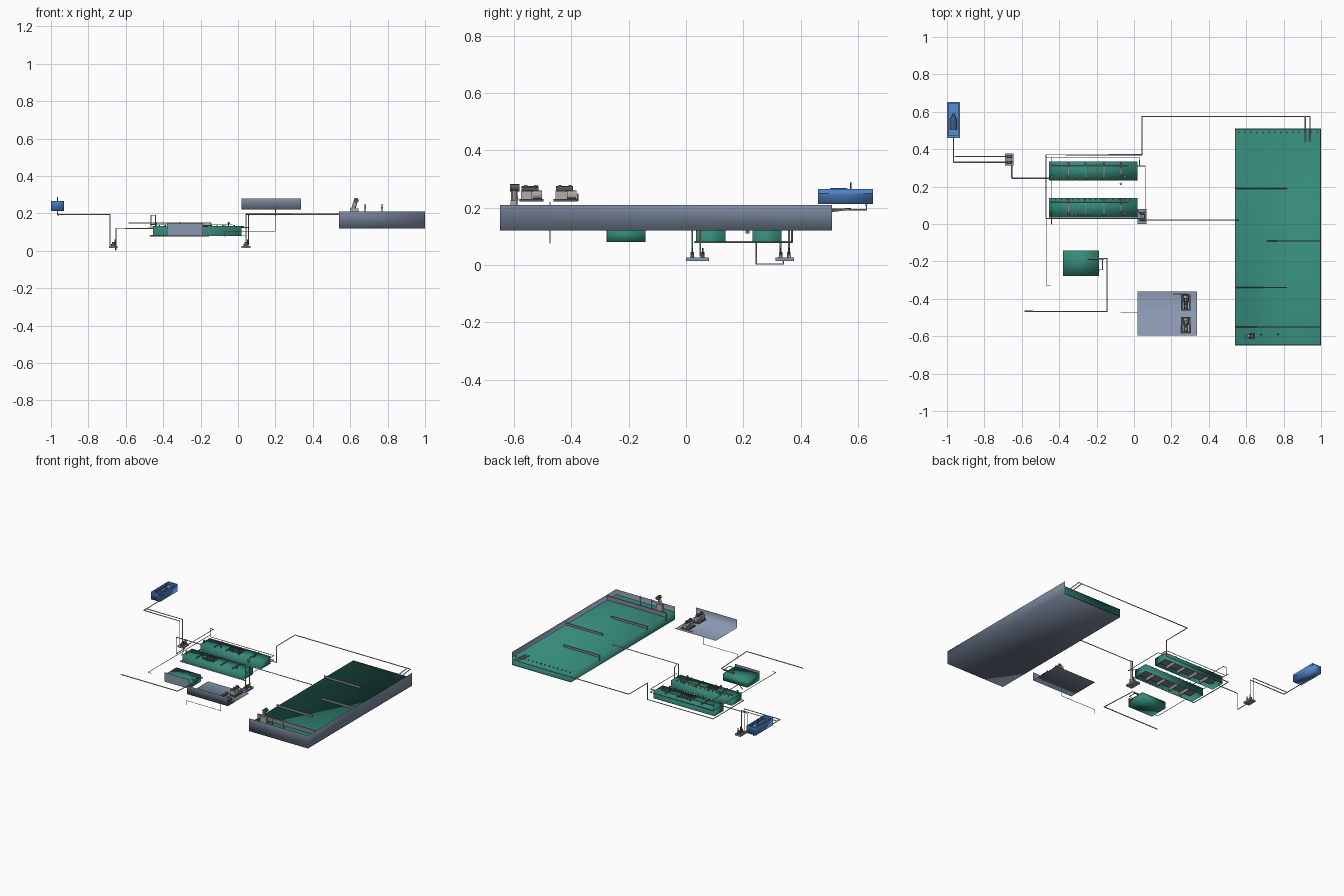
import bpy, bmesh, math
from mathutils import Vector, Matrix

if "Cube" in bpy.data.objects:
    bpy.data.objects.remove(bpy.data.objects["Cube"])

def mat(name, r, g, b):
    m = bpy.data.materials.new(name)
    m.diffuse_color = (r, g, b, 1)
    m.use_nodes = True
    m.node_tree.nodes["Principled BSDF"].inputs["Base Color"].default_value = m.diffuse_color
    return m

CONCRETE = mat("blue_grey_concrete", .25, .31, .43)
WATER = mat("green_water", .035, .25, .19)
BLUE = mat("blue_tank", .09, .27, .66)
DEEP = mat("deep_blue", .05, .11, .25)
PIPE = mat("black_pipe", .012, .012, .012)
METAL = mat("light_metal", .42, .42, .40)
DARK = mat("dark_metal", .10, .10, .11)
ORANGE = mat("orange_motor", .55, .22, .06)
RED = mat("red_diffuser", .38, .12, .10)
BAFFLE = mat("baffle_grey", .24, .24, .29)

def make(name, bm, m, smooth=False):
    me = bpy.data.meshes.new(name)
    for f in bm.faces:
        f.smooth = smooth
    bm.to_mesh(me)
    bm.free()
    me.materials.append(m)
    o = bpy.data.objects.new(name, me)
    bpy.context.collection.objects.link(o)
    return o

SIDES = {'L': (-1, 0, 0), 'R': (1, 0, 0), 'F': (0, -1, 0), 'K': (0, 1, 0), 'D': (0, 0, -1), 'U': (0, 0, 1)}

def box(name, x, y, z, m, keep='LRFKDU', smooth=False):
    """Box from ranges; only the sides listed in keep are built."""
    bm = bmesh.new()
    lo, hi = Vector((x[0], y[0], z[0])), Vector((x[1], y[1], z[1]))
    bmesh.ops.create_cube(bm, size=1, matrix=Matrix.Translation((lo + hi) / 2) @ Matrix.Diagonal((*(hi - lo), 1)))
    bm.normal_update()
    drop = [f for f in bm.faces if not any(f.normal.dot(Vector(SIDES[k])) > .9 for k in keep)]
    bmesh.ops.delete(bm, geom=drop, context='FACES')
    return make(name, bm, m, smooth)

def rod(name, a, b, r, m, r2=None, n=12):
    """Cylinder or cone from point a to point b."""
    a, b = Vector(a), Vector(b)
    d = b - a
    bm = bmesh.new()
    rot = d.to_track_quat('Z', 'Y').to_matrix().to_4x4()
    bmesh.ops.create_cone(bm, cap_ends=True, segments=n, radius1=r, radius2=r if r2 is None else r2,
                          depth=d.length, matrix=Matrix.Translation((a + b) / 2) @ rot)
    o = make(name, bm, m)
    bpy.ops.object.select_all(action='DESELECT')
    o.select_set(True)
    bpy.context.view_layer.objects.active = o
    bpy.ops.object.shade_smooth_by_angle()
    return o

def pipe(name, pts, r=.0033, m=PIPE):
    cu = bpy.data.curves.new(name, 'CURVE')
    cu.dimensions = '3D'
    cu.bevel_depth, cu.bevel_resolution, cu.use_fill_caps = r, 1, True
    s = cu.splines.new('POLY')
    s.points.add(len(pts) - 1)
    for p, c in zip(s.points, pts):
        p.co = (*c, 1)
    o = bpy.data.objects.new(name, cu)
    bpy.context.collection.objects.link(o)
    bpy.ops.object.select_all(action='DESELECT')
    o.select_set(True)
    bpy.context.view_layer.objects.active = o
    bpy.ops.object.convert(target='MESH')

def dots(name, xs, ys, z, m, r=.004, h=.006):
    bm = bmesh.new()
    for x in xs:
        for y in ys:
            bmesh.ops.create_cone(bm, cap_ends=True, segments=8, radius1=r, radius2=r, depth=h,
                                  matrix=Matrix.Translation((x, y, z + h / 2)))
    make(name, bm, m)

def steps(a, b, n):
    return [a + (b - a) * i / (n - 1) for i in range(n)]

# --- large lagoon: cutaway walls, water block, baffles
box("lagoon_shell", (.54, 1), (-.65, .51), (.12, .21), CONCRETE, 'RFD', True)
box("lagoon_water", (.541, .998), (-.648, .509), (.122, .175), WATER, 'LKU', True)
for i, (x0, x1, y) in enumerate([(.54, .82, .19), (.71, 1, -.09), (.54, .82, -.34)]):
    box(f"lagoon_baffle_{i}", (x0, x1 - .001), (y - .003, y + .003), (.15, .19), BAFFLE)
box("lagoon_cross_wall", (.54, .999), (-.553, -.547), (.15, .205), BAFFLE)
dots("lagoon_diffusers", steps(.56, .98, 14), [.49], .175, RED, .003)
# inlet screen and valves
rod("inlet_screen", (.605, -.60, .185), (.632, -.60, .275), .011, METAL)
rod("screen_motor", (.632, -.615, .27), (.632, -.582, .27), .013, DARK)
box("screen_frame", (.60, .645), (-.612, -.588), (.175, .225), METAL)
for x in (.68, .77):
    rod("gate_stem", (x, -.59, .17), (x, -.59, .25), .0025, DARK, n=8)
    rod("gate_cap", (x, -.59, .225), (x, -.59, .238), .006, METAL, .003, 8)

# --- two long reactor tanks with open undersides and partitions
for n, y0, y1 in (("near", .035, .138), ("far", .232, .333)):
    box(f"{n}_reactor", (-.455, .02), (y0, y1), (.08, .132), WATER, 'LRFKU', True)
    for x in (-.35, -.26, -.16, -.07):
        box(f"{n}_partition", (x - .002, x + .002), (y0 + .001, y1 - .001), (.085, .138), BAFFLE)
    box(f"{n}_reactor_floor", (-.43, -.005), (y0 + .004, y1 - .004), (.108, .11), BAFFLE)
    pipe(f"{n}_air_header", [(-.445, y1 - .02, .142), (-.03, y1 - .02, .142)], .0025)
    for x in (-.44, -.31, -.05):
        rod(f"{n}_mixer_shaft", (x, y0 + .02, .13), (x, y0 + .02, .155), .003, DARK, n=8)
        rod(f"{n}_mixer_head", (x, y0 + .02, .142), (x, y0 + .02, .152), .007, METAL, n=8)
dots("near_diffusers", steps(-.30, -.23, 5), steps(.05, .095, 4), .132, DARK)
dots("far_diffusers", steps(-.25, -.17, 6), steps(.25, .315, 5), .132, DARK)
dots("near_edge_valves", steps(-.42, -.02, 14), [.13], .132, RED, .003)
rod("float_switch", (-.07, .215, .11), (-.07, .215, .13), .007, METAL, n=8)

# --- small settling tank with one concrete wall
box("settler_front_wall", (-.38, -.188), (-.277, -.275), (.08, .145), CONCRETE)
box("settler_water", (-.38, -.188), (-.275, -.142), (.08, .128), WATER, smooth=True)
rod("settler_weir", (-.245, -.185, .13), (-.16, -.185, .13), .004, DARK, n=8)

# --- blower room: floor and front wall
box("room_shell", (.02, .338), (-.595, -.36), (.22, .28), CONCRETE, 'FD', True)
for y in (-.42, -.54):
    box("blower_base", (.25, .302), (y - .042, y + .042), (.222, .23), DARK)
    box("blower_body", (.258, .296), (y - .036, y + .002), (.23, .258), METAL)
    rod("blower_motor", (.277, y + .004, .245), (.277, y + .038, .245), .015, METAL)
    rod("blower_silencer", (.277, y - .034, .265), (.277, y + .025, .265), .010, DARK)
    for dy in (-.02, .015):
        rod("blower_flange", (.277, y + dy, .255), (.277, y + dy, .279), .006, METAL, n=8)
pipe("air_manifold", [(.21, -.378, .225), (.29, -.378, .225), (.29, -.378, .25)], .0025, DARK)
pipe("air_outlet", [(-.07, -.475, .075), (-.07, -.475, .105), (.2, -.475, .105), (.2, -.475, .22)], .002)

# --- blue storage tank with submersible unit
box("storage_tank", (-1, -.93), (.46, .653), (.212, .265), BLUE, 'LRFKD', True)
box("storage_liquid", (-.998, -.932), (.462, .651), (.235, .24), BLUE)
for x in ((-1, -.991), (-.939, -.93)):
    box("storage_rim", x, (.46, .653), (.25, .265), BLUE)
for y in ((.46, .472), (.641, .653)):
    box("storage_rim", (-.991, -.939), y, (.25, .265), BLUE)
rod("submersible_body", (-.965, .505, .25), (-.965, .56, .25), .018, DEEP)
rod("submersible_neck", (-.965, .56, .25), (-.965, .59, .25), .018, DEEP, .004)
rod("submersible_mast", (-.965, .575, .24), (-.965, .575, .288), .003, DARK, n=8)

# --- two pump pads with twin pumps
for n, px, py, w, d in (("west", -.667, .345, .022, .032), ("east", .042, .04, .024, .040)):
    box(f"{n}_pump_pad", (px - w, px + w), (py - d, py + d), (.014, .026), CONCRETE)
    for s in (-1, 1):
        y = py + s * d * .45
        rod(f"{n}_pump_casing", (px - .012, y, .03), (px + .014, y, .03), .007, DARK)
        rod(f"{n}_pump_motor", (px, y, .03), (px, y, .046), .006, ORANGE)
        rod(f"{n}_pump_valve", (px + .01, y, .03), (px + .01, y, .06), .003, DARK, n=8)

# --- pipework
pipe("storage_drain_a", [(-.965, .63, .212), (-.965, .63, .193), (-.965, .36, .193), (-.685, .36, .193),
                         (-.685, .36, .03), (-.65, .36, .03)])
pipe("storage_drain_b", [(-.965, .33, .193), (-.965, .36, .193)])
pipe("storage_drain_c", [(-.965, .33, .193), (-.685, .33, .193), (-.685, .33, .03), (-.65, .33, .03)])
pipe("dosing_feed", [(-.653, .34, .02), (-.653, .34, .0033), (-.653, .245, .0033), (-.653, .245, .12),
                     (-.44, .245, .12)], .0033)
pipe("lagoon_feed", [(.042, .022, .03), (.042, .022, .195), (.56, .022, .195)])
pipe("lagoon_riser", [(.055, .05, .03), (.055, .05, .18), (.055, .022, .195)], .0025)
pipe("lagoon_outlet_a", [(.94, .44, .18), (.94, .575, .195), (.042, .575, .195), (.042, .37, .195),
                         (.042, .37, .08), (-.47, .37, .08), (-.47, .03, .08)])
pipe("lagoon_outlet_b", [(.915, .44, .18), (.915, .575, .195)])
pipe("reactor_link", [(-.44, .0, .14), (-.44, .04, .19), (-.44, .357, .19), (-.465, .357, .19), (-.465, .357, .13),
                      (.03, .357, .13), (.03, .31, .13)], .0025)
pipe("reactor_return", [(.02, .31, .125), (.06, .31, .125), (.06, .015, .125), (.02, .07, .125)], .0025)
pipe("sludge_return", [(-.47, .37, .14), (-.47, -.328, .14), (-.445, -.328, .14)], .002)
pipe("reactor_drain", [(-.47, .03, .08), (.042, .03, .08)], .0025)
pipe("settler_outlet", [(-.245, -.185, .135), (-.145, -.185, .135), (-.145, -.467, .148), (-.585, -.467, .148)])
pipe("settler_bypass", [(-.168, -.185, .135), (-.168, -.245, .135), (-.19, -.245, .135)], .0025)
